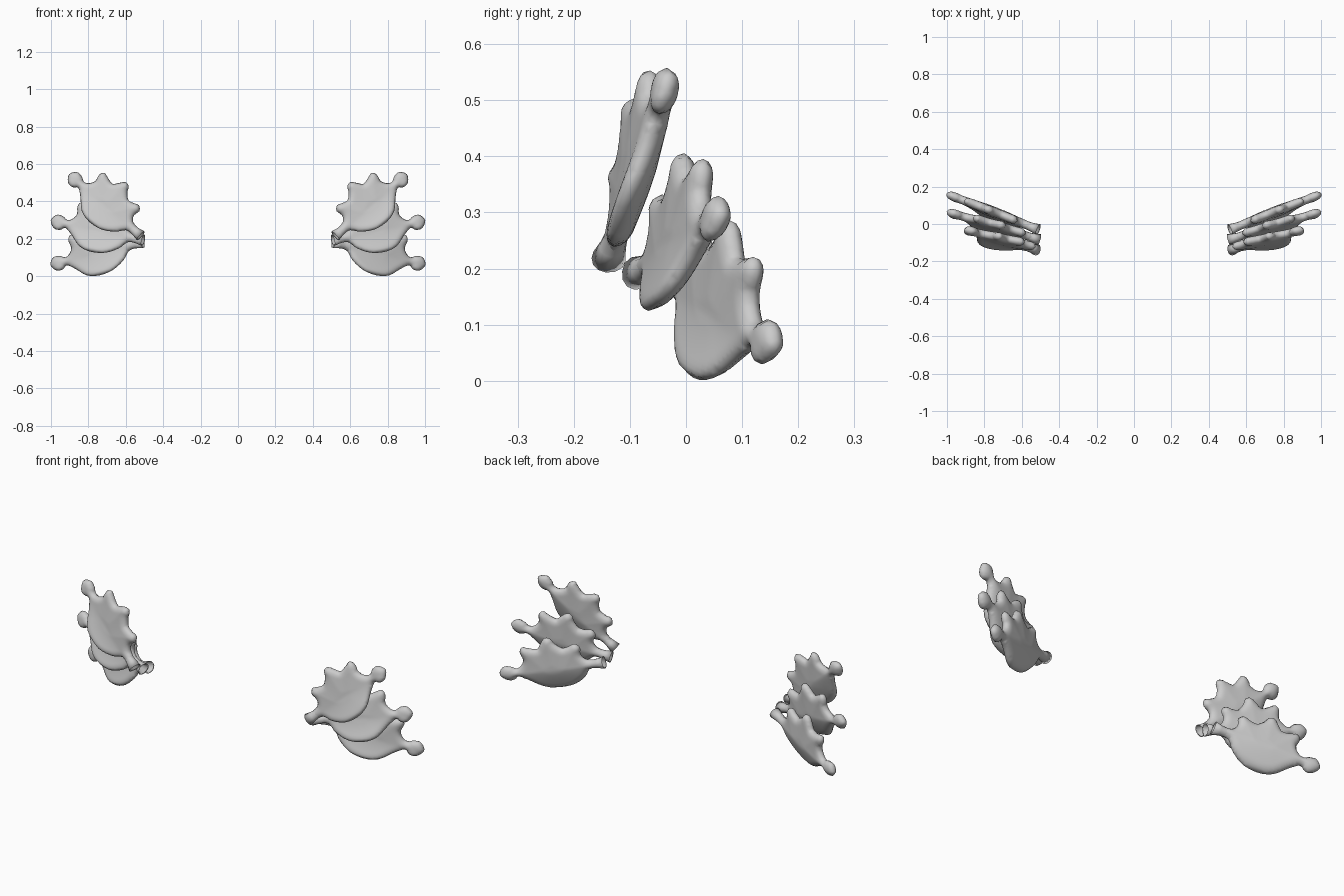
import bpy, bmesh, math
from mathutils import Vector
from mathutils.geometry import delaunay_2d_cdt, intersect_point_line

if "Cube" in bpy.data.objects:
    bpy.data.objects.remove(bpy.data.objects["Cube"])

# Flat outline of one lobed plate: stem, belly, ball tip, three lobes
KEY = [(.02, -.018), (.065, -.028), (.10, -.07), (.16, -.108), (.235, -.12), (.305, -.103),
       (.36, -.055), (.405, -.022), (.43, -.038), (.465, -.036), (.492, 0), (.47, .036),
       (.435, .038), (.405, .022), (.378, .036), (.362, .065), (.368, .105), (.352, .13),
       (.322, .122), (.282, .113), (.262, .135), (.235, .165), (.208, .16), (.192, .13),
       (.162, .103), (.13, .108), (.10, .118), (.078, .095), (.085, .06), (.066, .03), (.02, .018)]


def spline(keys, steps=3):
    """Closed Catmull-Rom curve through the key points."""
    p = [Vector(k) for k in keys]
    n, out = len(p), []
    for i in range(n):
        a, b, c, d = p[i - 1], p[i], p[(i + 1) % n], p[(i + 2) % n]
        for s in range(steps):
            t = s / steps
            out.append(.5 * (2 * b + (c - a) * t + (2 * a - 5 * b + 4 * c - d) * t * t
                             + (3 * b - a - 3 * c + d) * t ** 3))
    return out


OUT = spline(KEY)


def inset(p):
    """Distance from the outline and whether the point is inside."""
    best, inside = 9, False
    for i, b in enumerate(OUT):
        a = OUT[i - 1]
        q, t = intersect_point_line(p, a, b)
        q = a.lerp(b, min(max(t, 0), 1))
        best = min(best, (p - q.to_2d()).length)
        if (a.y > p.y) != (b.y > p.y) and p.x < a.x + (p.y - a.y) * (b.x - a.x) / (b.y - a.y):
            inside = not inside
    return best, inside


# Inner grid, triangulated with the outline
pts = list(OUT)
STEP = .009
for i in range(58):
    for j in range(-15, 21):
        p = Vector((i * STEP, j * STEP))
        d, ok = inset(p)
        if ok and d > .003:
            pts.append(p)
N = len(OUT)
V2, _, F2, ov, _, _ = delaunay_2d_cdt(pts, [], [list(range(N))], 1, 1e-5)
DIST = [inset(Vector(v))[0] for v in V2]


def height(d):
    """Rounded edge, gently swelling middle."""
    t = min(d / .032, 1)
    return .021 * math.sqrt(max(0, 1 - (1 - t) ** 2)) + .008 * min(d / .1, 1)


def plate(name, stem, angle, a, b):
    """One plate, turned in the front view; a and b slope it backwards along x and z."""
    c, s = math.cos(angle), math.sin(angle)
    nrm = Vector((-a, 1, -b)).normalized()

    def place(u, v, w):
        dx, dz = c * u - s * v, s * u + c * v
        bend = -.04 * (max(-v, 0) / .12) ** 1.4
        return Vector(stem) + Vector((dx, a * dx + b * dz, dz)) + nrm * (w + bend)

    bm = bmesh.new()
    sides = []
    for sgn in (1, -1):
        row = []
        for v, d in zip(V2, DIST):
            if sgn == -1 and d < 1e-5:
                row.append(sides[0][len(row)])
            else:
                row.append(bm.verts.new(place(v[0], v[1], sgn * height(d))))
        sides.append(row)
    for f in F2:
        for row in sides:
            try:
                bm.faces.new([row[k] for k in f])
            except ValueError:
                pass
    # hollow flared stem
    rings = []
    for u, r in ((.03, .012), (-.012, .026), (-.014, .031), (.02, .024), (.05, .021), (.085, .021), (.12, .008)):
        rings.append([bm.verts.new(place(u, r * math.cos(k * math.pi / 6),
                                         r * math.sin(k * math.pi / 6))) for k in range(12)])
    for r0, r1 in zip(rings, rings[1:]):
        for k in range(12):
            m = (k + 1) % 12
            bm.faces.new((r0[k], r0[m], r1[m], r1[k]))
    bm.faces.new(rings[0])
    bm.faces.new(rings[-1])
    bmesh.ops.recalc_face_normals(bm, faces=bm.faces)
    for f in bm.faces:
        f.smooth = True
    me = bpy.data.meshes.new(name)
    bm.to_mesh(me)
    bm.free()
    ob = bpy.data.objects.new(name, me)
    bpy.context.collection.objects.link(ob)
    ob.modifiers.new("mirror", 'MIRROR')


# Three overlapping plates per side, mirrored left to right
plate("upper_plate", (.53, -.135, .225), math.radians(40.5), .2, .1)
plate("middle_plate", (.52, -.08, .195), math.radians(12), .28, .11)
plate("lower_plate", (.525, -.025, .178), math.radians(-14), .395, .02)
